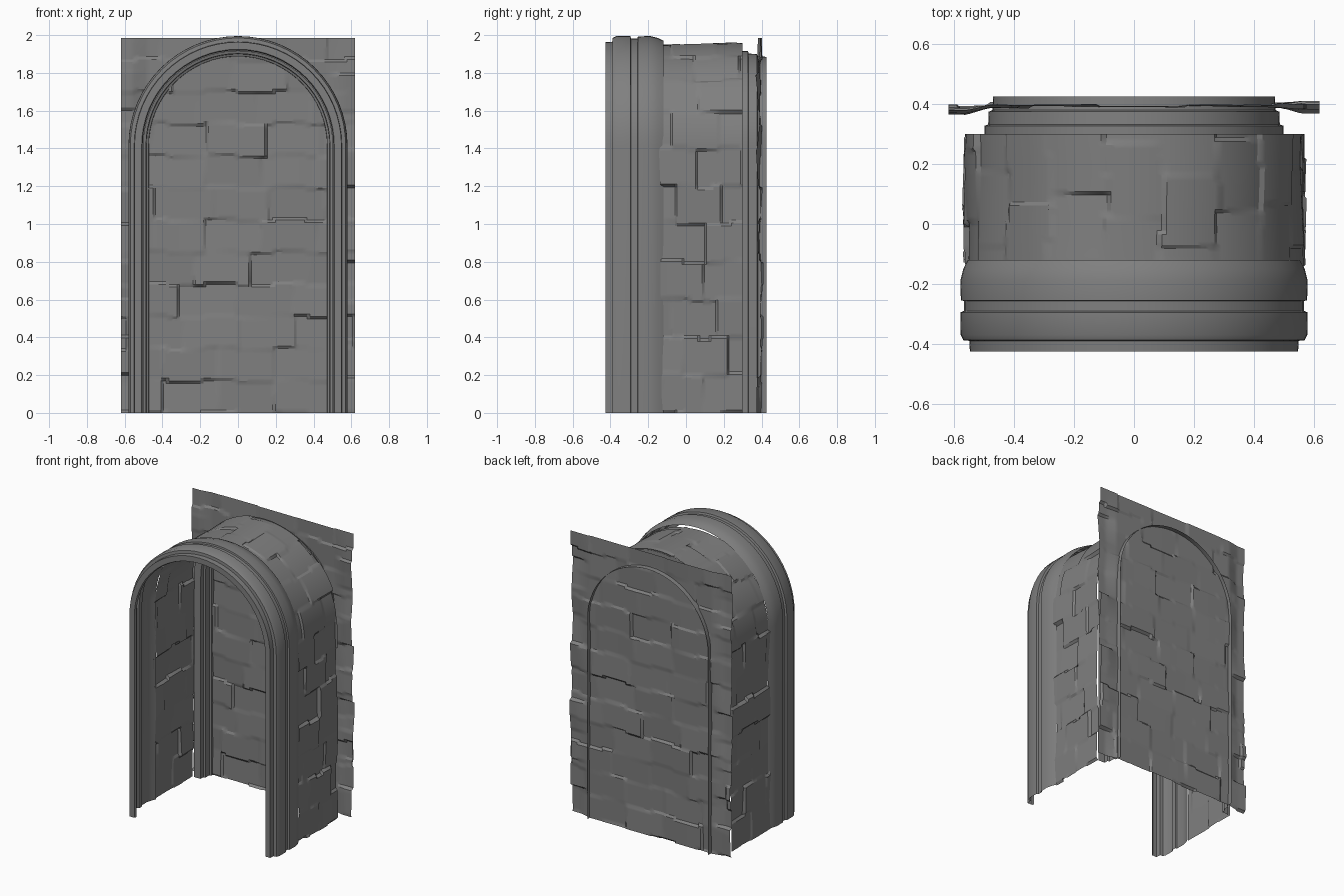
import bpy, math, random

if "Cube" in bpy.data.objects:
    bpy.data.objects.remove(bpy.data.objects["Cube"])

random.seed(4)
CZ = 1.415  # height where the legs become the arch

stone = bpy.data.materials.new("dark_stone")
stone.diffuse_color = (0.215, 0.215, 0.215, 1)
stone.use_nodes = True
stone.node_tree.nodes["Principled BSDF"].inputs["Base Color"].default_value = stone.diffuse_color


def arch_point(r, s):
    """Point on an arch of radius r; s in 0..3 = right leg, half circle, left leg."""
    if s <= 1:
        return r, CZ * s
    if s >= 2:
        return -r, CZ * (3 - s)
    a = (s - 1) * math.pi
    return r * math.cos(a), CZ + r * math.sin(a)


def make(name, verts, faces, angle=30):
    me = bpy.data.meshes.new(name)
    me.from_pydata(verts, [], faces)
    me.update()
    me.materials.append(stone)
    ob = bpy.data.objects.new(name, me)
    bpy.context.collection.objects.link(ob)
    bpy.ops.object.select_all(action='DESELECT')
    ob.select_set(True)
    bpy.context.view_layer.objects.active = ob
    bpy.ops.object.shade_smooth_by_angle(angle=math.radians(angle))
    return ob


def grid_faces(rows, cols):
    return [(i * cols + j, i * cols + j + 1, (i + 1) * cols + j + 1, (i + 1) * cols + j)
            for i in range(rows - 1) for j in range(cols - 1)]


def sweep(name, profile, arc=32):
    """Sweep an open (radius, y) profile along the arch."""
    stations = [0] + [1 + i / arc for i in range(arc + 1)] + [3]
    verts = []
    for s in stations:
        for r, y in profile:
            x, z = arch_point(r, s)
            verts.append((x, y, z))
    return make(name, verts, grid_faces(len(stations), len(profile)))


class Bricks:
    """Random tilted-stone relief on a staggered brick layout."""

    def __init__(self, course, length, amp):
        self.course, self.length, self.amp, self.cells = course, length, amp, {}

    def __call__(self, u, v):
        v += 0.008 * math.sin(17 * u)
        row = math.floor(v / self.course)
        shift = self.cells.setdefault(('row', row), random.random())
        col = u / self.length + shift
        key = (row, math.floor(col))
        if key not in self.cells:
            self.cells[key] = [random.uniform(-1, 1) for _ in range(3)]
        h, tu, tv = self.cells[key]
        return self.amp * (0.6 * h + 0.7 * tu * (col % 1 - 0.5)
                           + 0.7 * tv * (v / self.course % 1 - 0.5))


# Front moulding: inward lip, two rounded bands and a groove
sweep("front_moulding", [
    (0.505, -0.41), (0.51, -0.425), (0.548, -0.425), (0.55, -0.39), (0.57, -0.388),
    (0.579, -0.37), (0.58, -0.295), (0.567, -0.29), (0.567, -0.257), (0.578, -0.255),
    (0.58, -0.19), (0.57, -0.15), (0.556, -0.12)])

# Rear moulding: shoulder, then two steps through the back wall
sweep("rear_moulding", [
    (0.55, 0.297), (0.50, 0.299), (0.50, 0.328), (0.487, 0.332), (0.485, 0.375),
    (0.473, 0.38), (0.47, 0.425)])

# Stone lining of the niche, slightly flattened at the crown
relief = Bricks(0.2, 0.24, 0.016)
leg_n, arc_n, ny = 90, 110, 36
stations = ([i / leg_n for i in range(leg_n)] + [1 + i / arc_n for i in range(arc_n)]
            + [2 + i / leg_n for i in range(leg_n + 1)])
verts = []
for s in stations:
    along = CZ * min(s, 1) + 1.77 * min(max(s - 1, 0), 1) + CZ * max(s - 2, 0)
    crown = math.sin(math.pi * min(max(s - 1, 0), 1))
    for j in range(ny + 1):
        y = -0.13 + 0.43 * j / ny
        r = 0.560 - 0.018 * crown + relief(y, along)
        if j == 0:
            y += relief(7.0, along) * 0.8
        x, z = arch_point(r, s)
        verts.append((x, y, z))
make("stone_lining", verts, grid_faces(len(stations), ny + 1), 25)

# Stone back wall; the stones beside the arch are rougher and sit further forward
relief = Bricks(0.17, 0.3, 0.012)
edge = Bricks(0.2, 9.0, 0.026)
nx, nz = 88, 140
verts = []
for i in range(nz + 1):
    z = 1.985 * i / nz
    for j in range(nx + 1):
        x = -0.62 + 1.24 * j / nx
        y = 0.396 + relief(x, z)
        curl = min(1, max(0, (abs(x) - 0.48) / 0.08))
        y -= curl * (0.010 + edge(math.copysign(20, x), z + (x > 0) * 5))
        verts.append((x, y, z))
make("back_wall", verts, grid_faces(nz + 1, nx + 1), 25)
